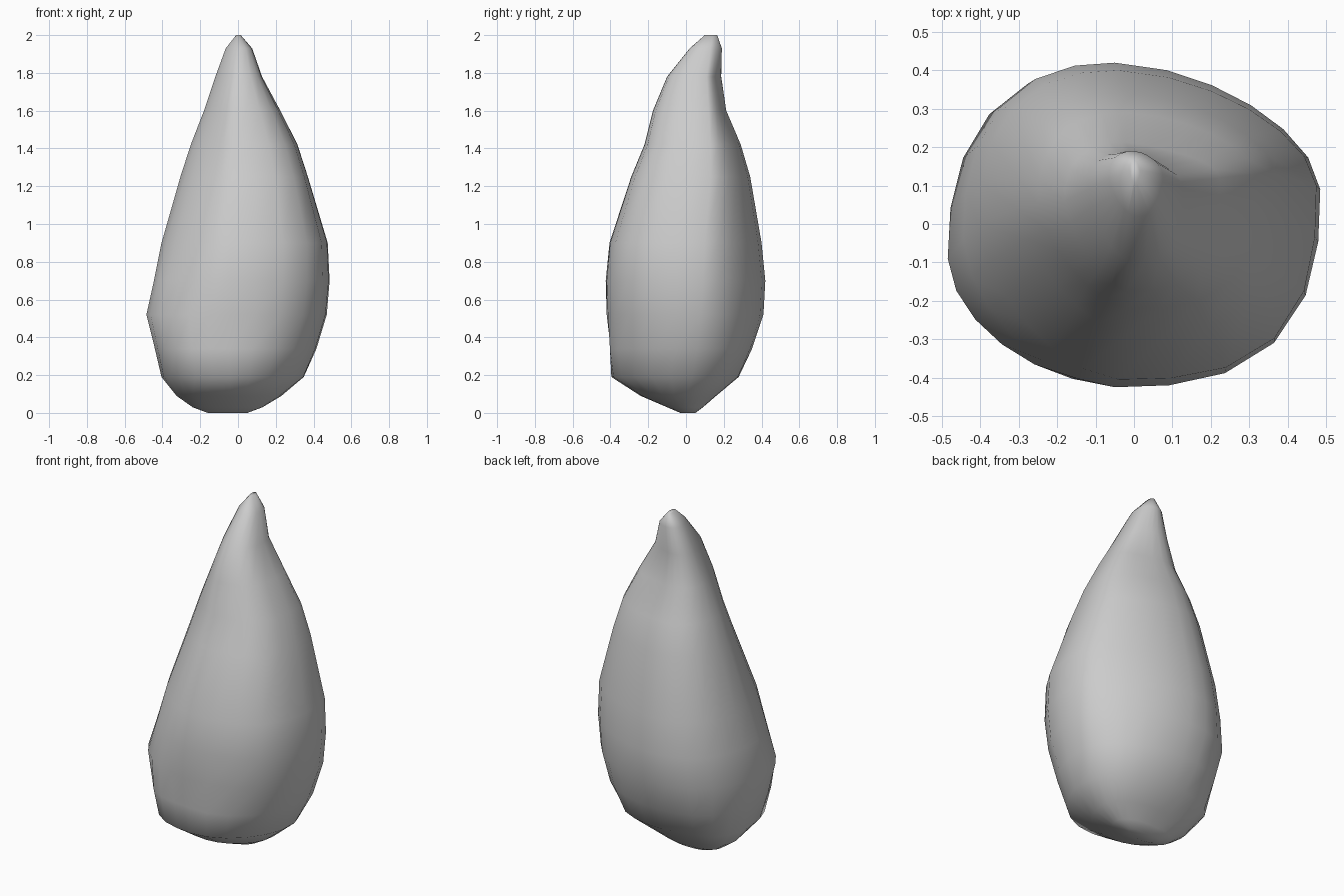
import bpy, bmesh
from math import sin, cos, tau, exp
from mathutils import Vector

cube = bpy.data.objects.get("Cube")
if cube:
    bpy.data.objects.remove(cube)

# Single stone-grey material
grey = bpy.data.materials.new("stone_grey")
grey.use_nodes = True
colour = (0.6, 0.6, 0.6, 1)
grey.diffuse_color = colour
grey.node_tree.nodes["Principled BSDF"].inputs["Base Color"].default_value = colour

# Outline: height, left-right extent, front-back extent, ring middle,
# then the depth at which the left (+x) and right (-x) flanks are widest
SECTIONS = [
    (0.00, -.16, .05, -.03, .05, -.04, .01, .01),
    (0.03, -.24, .13, -.10, .09, -.04, 0, 0),
    (0.09, -.325, .23, -.24, .16, -.04, 0, 0),
    (0.19, -.405, .36, -.40, .28, -.04, .03, -.03),
    (0.34, -.44, .42, -.415, .35, -.05, .06, -.07),
    (0.52, -.485, .47, -.42, .41, -.05, .08, -.09),
    (0.70, -.445, .485, -.425, .42, -.05, .09, -.04),
    (0.90, -.405, .475, -.405, .40, -.04, .10, .0),
    (1.25, -.305, .37, -.29, .34, -.02, .13, .04),
    (1.42, -.25, .315, -.22, .29, -.02, .13, .05),
    (1.60, -.18, .225, -.175, .215, -.02, .12, .06),
    (1.78, -.12, .13, -.10, .19, -.01, .11, .09),
    (1.93, -.065, .075, .02, .19, 0, .13, .12),
    (2.00, -.01, .015, .10, .165, 0, .14, .14),
]
SIDES = 24

# Roundness of each quarter (two is an ellipse) at the base, belly and neck
BASE, BELLY, NECK = 0.2, 0.55, 1.25
FULLNESS = {
    ("left", "back"): (2.15, 1.7, 1.65),
    ("left", "front"): (1.95, 2.6, 3.2),
    ("right", "back"): (2.7, 2.4, 2.5),
    ("right", "front"): (1.95, 1.75, 1.45),
}

# Dents and lumps: position, radius, depth along the outward direction
LUMPS = [
    ((-.10, -.41, .30), .10, -.025),
    ((-.30, -.30, .26), .13, .02),
    ((.36, .10, .24), .09, -.03),
    ((-.19, .24, .16), .09, -.025),
    ((.08, .17, 1.70), .09, -.03),
]


def roundness(c, s, z):
    quarter = ("left" if c > 0 else "right", "back" if s > 0 else "front")
    base, belly, neck = FULLNESS[quarter]
    low = min(max((z - BASE) / (BELLY - BASE), 0), 1)
    high = min(max((z - BELLY) / (NECK - BELLY), 0), 1)
    return base + (belly - base) * low + (neck - belly) * high


def ring(z, x0, x1, y0, y1, cx, left_y, right_y):
    points = []
    for i in range(SIDES):
        c, s = cos(tau * i / SIDES), sin(tau * i / SIDES)
        cy = left_y if c > 0 else right_y
        power = roundness(c, s, z)
        scale = (abs(c) ** power + abs(s) ** power) ** (-1 / power)
        p = Vector((cx + c * scale * (x1 - cx if c > 0 else cx - x0),
                    cy + s * scale * (y1 - cy if s > 0 else cy - y0), z))
        for spot, radius, depth in LUMPS:
            fall = exp(-((p - Vector(spot)).length / radius) ** 2)
            p += Vector((c, s, 0)) * depth * fall
        points.append(p)
    return points


# Loft the body through its sections
bm = bmesh.new()
rings = [[bm.verts.new(p) for p in ring(*section)] for section in SECTIONS]
for low, high in zip(rings, rings[1:]):
    for i in range(SIDES):
        j = (i + 1) % SIDES
        bm.faces.new((low[i], low[j], high[j], high[i]))
bm.faces.new(rings[0][::-1])
bm.faces.new(rings[-1])
for face in bm.faces:
    face.smooth = True
mesh = bpy.data.meshes.new("stone_body")
bm.to_mesh(mesh)
bm.free()
mesh.materials.append(grey)
body = bpy.data.objects.new("stone_body", mesh)
bpy.context.collection.objects.link(body)
